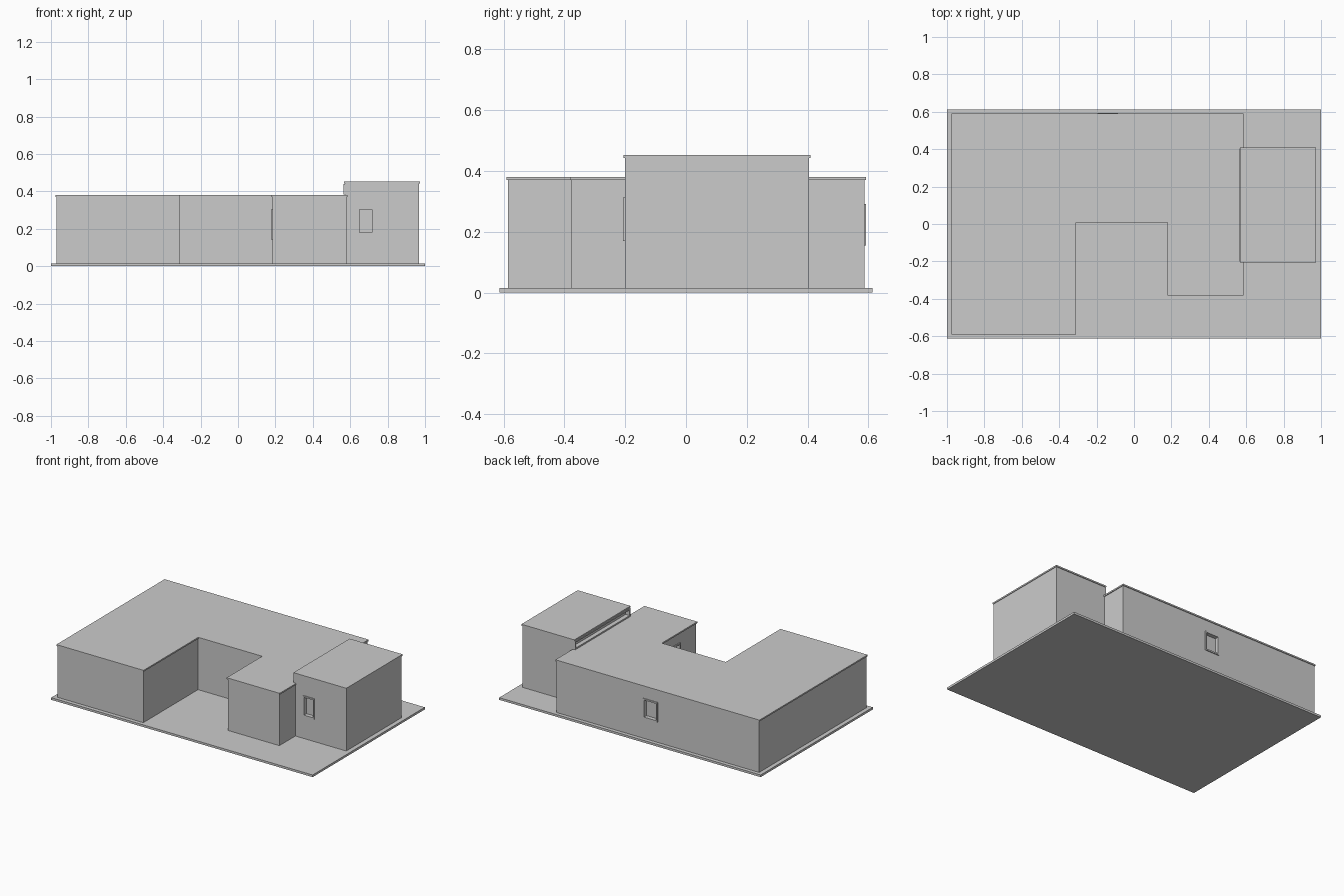
import bpy, bmesh
from mathutils import Vector

if "Cube" in bpy.data.objects:
    bpy.data.objects.remove(bpy.data.objects["Cube"])

grey = bpy.data.materials.new("light_grey")
grey.diffuse_color = (0.6, 0.6, 0.6, 1)
grey.use_nodes = True
grey.node_tree.nodes["Principled BSDF"].inputs["Base Color"].default_value = grey.diffuse_color


def add_object(name, bm, helper=False):
    bmesh.ops.recalc_face_normals(bm, faces=bm.faces)
    me = bpy.data.meshes.new(name)
    bm.to_mesh(me)
    bm.free()
    me.materials.append(grey)
    ob = bpy.data.objects.new(name, me)
    bpy.context.collection.objects.link(ob)
    if helper:
        ob.hide_render = True
        ob.hide_viewport = True
    return ob


def prism(name, outline, z0, z1):
    """Extrude a floor plan between two heights."""
    bm = bmesh.new()
    face = bm.faces.new([bm.verts.new((x, y, z0)) for x, y in outline])
    out = bmesh.ops.extrude_face_region(bm, geom=[face])
    top = [v for v in out["geom"] if isinstance(v, bmesh.types.BMVert)]
    bmesh.ops.translate(bm, verts=top, vec=(0, 0, z1 - z0))
    return add_object(name, bm)


def rect(x0, y0, x1, y1):
    return [(x0, y0), (x1, y0), (x1, y1), (x0, y1)]


def add_box(bm, a, b):
    a, b = Vector(a), Vector(b)
    verts = bmesh.ops.create_cube(bm, size=1)["verts"]
    for v in verts:
        for i in range(3):
            v.co[i] = min(a[i], b[i]) if v.co[i] < 0 else max(a[i], b[i])


def window(name, wall, axis, out, plane, u0, u1, z0, z1, t, lip=0.006, depth=0.022):
    """Frame standing off a wall, around a recess cut into it."""
    def p(u, d, z):
        w = plane + out * d
        return (w, u, z) if axis == "x" else (u, w, z)

    bm = bmesh.new()
    for a, b, c, d in ((u0, u0 + t, z0, z1), (u1 - t, u1, z0, z1),
                       (u0 + t, u1 - t, z0, z0 + t), (u0 + t, u1 - t, z1 - t, z1)):
        add_box(bm, p(a, -0.002, c), p(b, lip, d))
    add_object(name + "_frame", bm)
    bm = bmesh.new()
    add_box(bm, p(u0 + t, -depth, z0 + t), p(u1 - t, 0.03, z1 - t))
    cutter = add_object(name + "_cutter", bm, helper=True)
    mod = wall.modifiers.new(name + "_recess", "BOOLEAN")
    mod.operation = "DIFFERENCE"
    mod.solver = "EXACT"
    mod.object = cutter


# Ground slab
prism("base_slab", rect(-1, -0.613, 1, 0.613), 0, 0.015)


# U-shaped house; the roof plan is the wall plan with a small overhang o
def house_plan(o):
    return [(-0.971 - o, -0.586 - o), (-0.314 + o, -0.586 - o), (-0.314 + o, 0.012 - o),
            (0.185 - o, 0.012 - o), (0.185 - o, -0.376 - o), (0.580 + o, -0.376 - o),
            (0.580 + o, 0.587 + o), (-0.971 - o, 0.587 + o)]


house = prism("house_walls", house_plan(0), 0.015, 0.370)
prism("house_roof", house_plan(0.005), 0.370, 0.380)

# Taller block on the right
tower = prism("tall_block_walls", rect(0.573, -0.201, 0.969, 0.404), 0.015, 0.442)
prism("tall_block_roof", rect(0.568, -0.206, 0.973, 0.409), 0.442, 0.452)

# Windows: tall block front, house back, courtyard side, strip above the roof
window("front_window", tower, "y", -1, -0.201, 0.64, 0.727, 0.17, 0.312, 0.010)
window("back_window", house, "y", 1, 0.587, -0.195, -0.085, 0.155, 0.292, 0.010)
window("courtyard_window", house, "x", -1, 0.185, -0.20, -0.08, 0.14, 0.305, 0.010)
window("strip_window", tower, "x", -1, 0.573, -0.20, 0.403, 0.382, 0.440, 0.010, lip=0.008)
